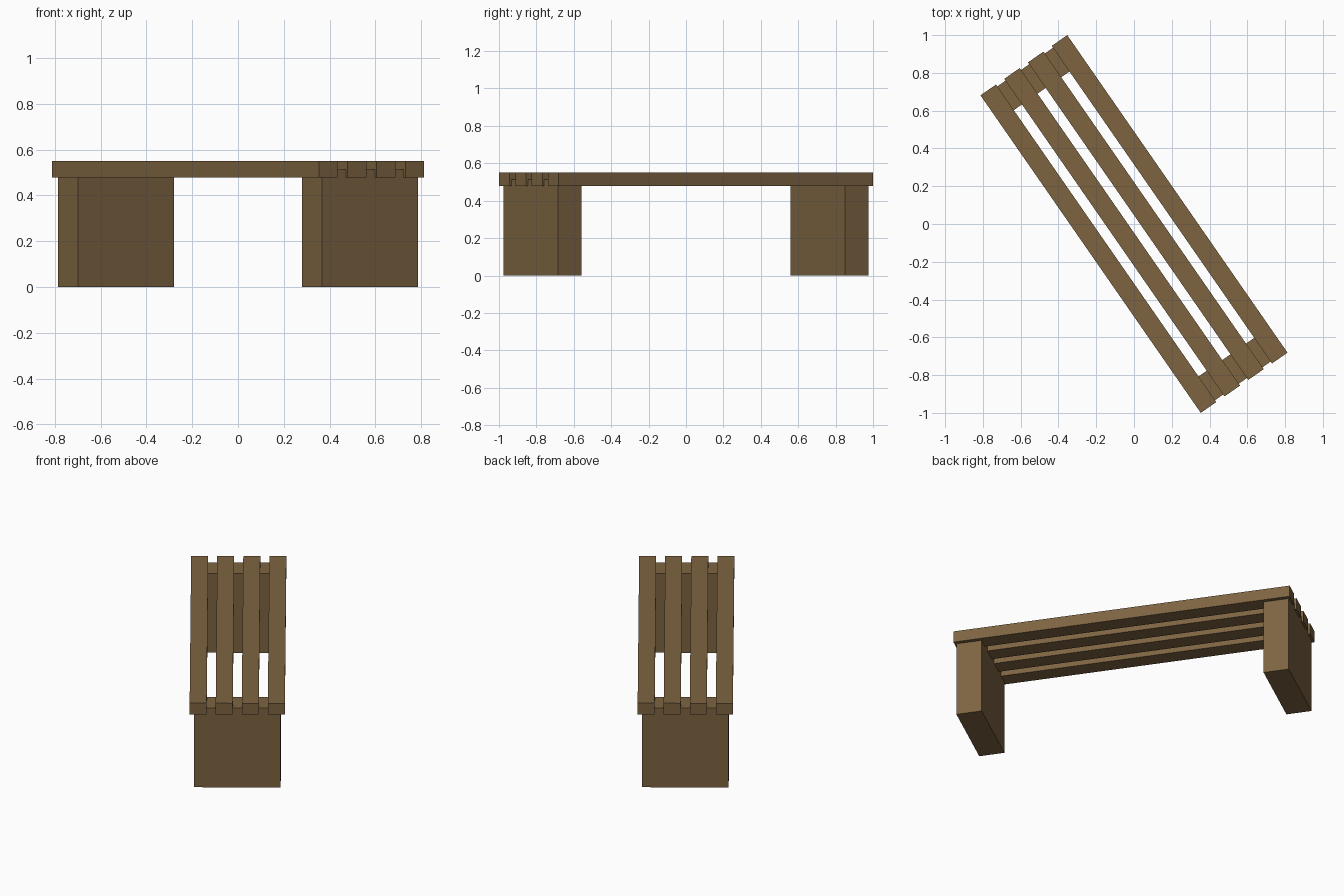
import bpy
import math
from mathutils import Matrix

if "Cube" in bpy.data.objects:
    bpy.data.objects.remove(bpy.data.objects["Cube"])

ANGLE = math.radians(34.75)   # the bench stands turned about z

wood = bpy.data.materials.new("brown wood")
wood.diffuse_color = (0.205, 0.127, 0.053, 1.0)
wood.use_nodes = True
wood.node_tree.nodes["Principled BSDF"].inputs["Base Color"].default_value = wood.diffuse_color


def box(name, center, size):
    """Box in bench space (x across, y along), turned into place."""
    bpy.ops.mesh.primitive_cube_add(size=1)
    ob = bpy.context.object
    ob.name = name
    ob.data.transform(Matrix.Rotation(ANGLE, 4, 'Z')
                      @ Matrix.Translation(center)
                      @ Matrix.Diagonal((*size, 1.0)))
    ob.data.materials.append(wood)
    return ob


# Four long seat slats
for i in range(4):
    x = (i - 1.5) * 0.153
    box(f"seat_slat_{i + 1}", (x, 0, 0.514), (0.1, 2.046, 0.072))

# Two block legs, let into the undersides of the slats
for name, s in (("front_leg", -1), ("back_leg", 1)):
    box(name, (0, s * 0.9345, 0.2565), (0.51, 0.153, 0.513))
